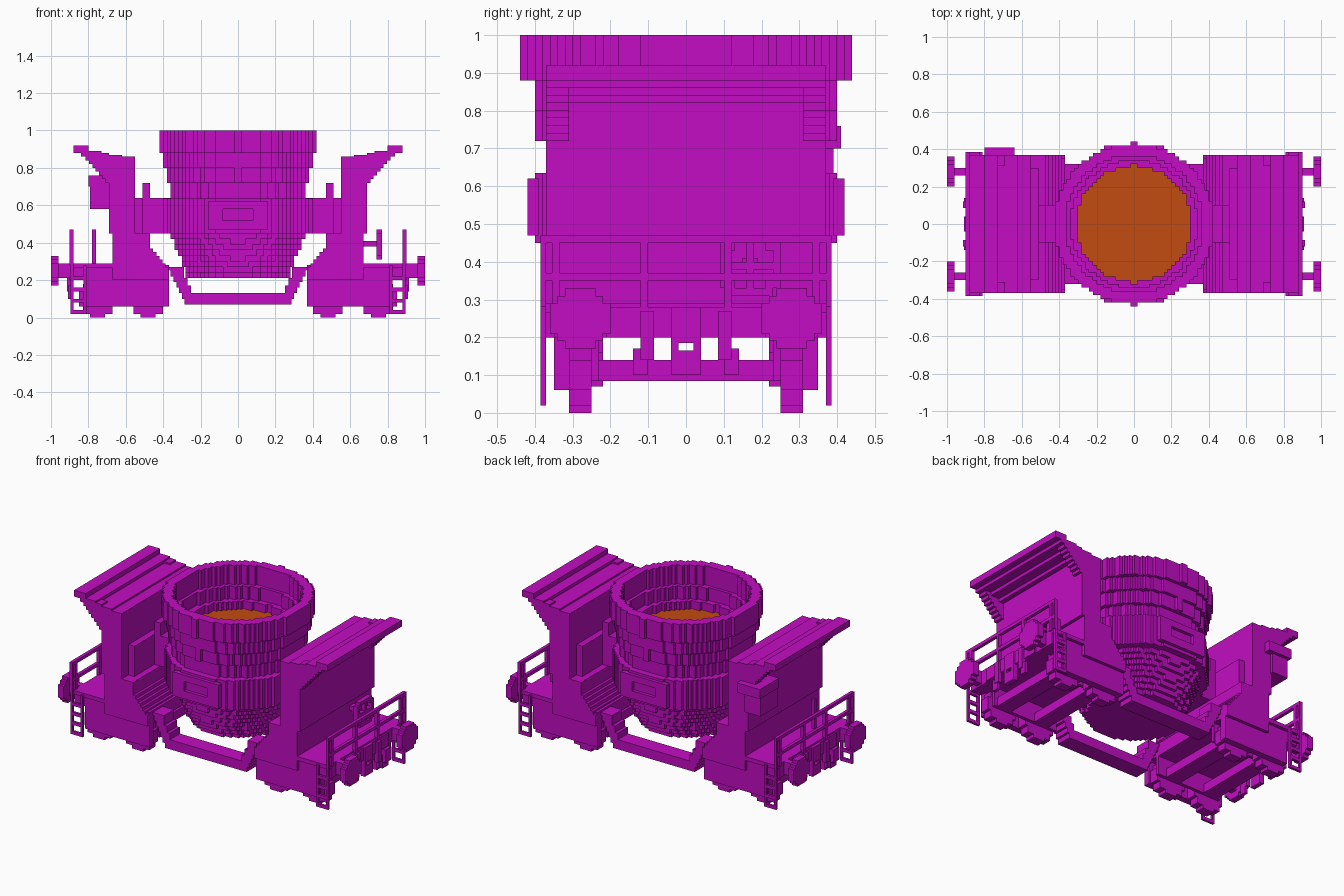
import bpy, math
from mathutils import Matrix

V = 0.02  # stair step of the blocky style
cube = bpy.data.objects.get("Cube")
if cube:
    bpy.data.objects.remove(cube, do_unlink=True)


def material(name, rgb):
    m = bpy.data.materials.new(name)
    m.use_nodes = True
    m.diffuse_color = (*rgb, 1)
    m.node_tree.nodes["Principled BSDF"].inputs["Base Color"].default_value = (*rgb, 1)
    return m


PAINT = material("magenta_paint", (0.54, 0.004, 0.54))
MELT = material("orange_melt", (0.54, 0.07, 0.005))

# Columns send the drawing plane's two axes and its depth to x, y, z
AXES = {
    "z": Matrix.Identity(4),
    "y": Matrix(((1, 0, 0, 0), (0, 0, -1, 0), (0, 1, 0, 0), (0, 0, 0, 1))),
    "x": Matrix(((0, 0, 1, 0), (1, 0, 0, 0), (0, 1, 0, 0), (0, 0, 0, 1))),
}


def prism(name, loops, lo, hi, axis="z", mat=PAINT):
    """Extrude closed loops (later ones are holes) between lo and hi on an axis."""
    curve = bpy.data.curves.new(name, "CURVE")
    curve.dimensions = "2D"
    curve.fill_mode = "BOTH"
    curve.extrude = (hi - lo) / 2
    for loop in loops:
        sp = curve.splines.new("POLY")
        sp.points.add(len(loop) - 1)
        sp.use_cyclic_u = True
        for p, (a, b) in zip(sp.points, loop):
            p.co = (a, b, 0, 1)
    temp = bpy.data.objects.new(name + "_outline", curve)
    bpy.context.collection.objects.link(temp)
    graph = bpy.context.evaluated_depsgraph_get()
    mesh = bpy.data.meshes.new_from_object(temp.evaluated_get(graph))
    bpy.data.objects.remove(temp, do_unlink=True)
    mid = (lo + hi) / 2
    depth = -mid if axis == "y" else mid
    mesh.transform(AXES[axis] @ Matrix.Translation((0, 0, depth)))
    mesh.materials.clear()
    mesh.materials.append(mat)
    for f in mesh.polygons:
        f.material_index = 0
        f.use_smooth = False
    ob = bpy.data.objects.new(name, mesh)
    bpy.context.collection.objects.link(ob)
    return ob


def box(name, x, y, z):
    x, y, z = sorted(x), sorted(y), sorted(z)
    rect = [(x[0], y[0]), (x[1], y[0]), (x[1], y[1]), (x[0], y[1])]
    return prism(name, [rect], z[0], z[1])


def stair_disc(rx, ry=None, cx=0, cy=0):
    """Outline of an ellipse snapped to steps."""
    ry = ry or rx
    n = round(ry / V)
    right = []
    for i in range(-n, n):
        t = min(1, abs(i + 0.5) * V / ry)
        w = max(V, round(rx * math.sqrt(1 - t * t) / V) * V)
        right += [(w, i * V), (w, (i + 1) * V)]
    loop = right + [(-a, b) for a, b in reversed(right)]
    return [(a + cx, b + cy) for a, b in loop]


def stairs(a, b, n):
    """Stair-stepped path from a to b in n steps, rising first."""
    pts = [a]
    for i in range(1, n + 1):
        x = a[0] + (b[0] - a[0]) * i / n
        z = a[1] + (b[1] - a[1]) * i / n
        pts += [(pts[-1][0], z), (x, z)]
    return pts


# Ladle: bowl steps, widening tiers, hollow rim, melt
STEPS = 8
for i in range(STEPS):
    t = (i + 0.5) / STEPS
    z0 = 0.21 + 0.24 * i / STEPS
    prism(f"ladle_bowl_{i}", [stair_disc(0.27 + 0.09 * t, 0.24 + 0.13 * t ** 0.7)],
          z0, z0 + 0.24 / STEPS)
prism("ladle_band", [stair_disc(0.41)], 0.45, 0.635)
prism("ladle_body", [stair_disc(0.37)], 0.635, 0.72)
prism("ladle_tier_low", [stair_disc(0.39), stair_disc(0.31)], 0.72, 0.80)
prism("ladle_tier_mid", [stair_disc(0.41), stair_disc(0.34)], 0.80, 0.88)
prism("ladle_rim", [stair_disc(0.43), stair_disc(0.37)], 0.88, 1.0)
prism("molten_slag", [stair_disc(0.32)], 0.72, 0.75, mat=MELT)
for s in (-1, 1):
    # Framed socket on the ladle's face
    y = (s * 0.39, s * 0.42)
    prism(f"ladle_socket_{s}", [[(-0.16, 0.47), (0.16, 0.47), (0.16, 0.62), (-0.16, 0.62)],
          [(-0.08, 0.52), (0.08, 0.52), (0.08, 0.58), (-0.08, 0.58)]], min(y), max(y), "y")
    # Cradle bar hanging between the two end units
    outer = [(-0.40, 0.27)] + stairs((-0.36, 0.25), (-0.27, 0.07), 6)
    inner = stairs((-0.31, 0.24), (-0.25, 0.13), 4) + [(-0.31, 0.27)]
    half = outer + [(-x, z) for x, z in reversed(outer)]
    inner = [(-0.29, 0.27), (-0.29, 0.21), (-0.27, 0.21), (-0.27, 0.17), (-0.25, 0.17), (-0.25, 0.13)]
    loop = half + [(-x, z) for x, z in inner] + list(reversed(inner))
    y = (s * 0.22, s * 0.32)
    prism(f"cradle_bar_{s}", [loop], min(y), max(y), "y")

# Two mirrored end units
for s, side in ((1, "left"), (-1, "right")):
    def part(name, x, y, z):
        return box(f"{side}_{name}", (s * x[0], s * x[1]), y, z)

    def side_profile(name, pts, y0, y1):
        return prism(f"{side}_{name}", [[(s * x, z) for x, z in pts]], y0, y1, "y")

    def end_disc(name, r, x0, x1, y, z, hole=0):
        loops = [stair_disc(r, r, y, z)]
        if hole:
            loops.append(stair_disc(hole, hole, y, z))
        x = sorted((s * x0, s * x1))
        return prism(f"{side}_{name}", loops, x[0], x[1], "x")

    # Chassis and tower
    part("chassis", (0.37, 0.89), (-0.35, 0.35), (0.20, 0.28))
    part("platform", (0.64, 0.89), (-0.37, 0.37), (0.265, 0.29))
    part("end_beam", (0.88, 0.90), (-0.21, 0.21), (0.20, 0.28))
    side_profile("tower_foot", [(0.67, 0.20), (0.37, 0.20)]
                 + stairs((0.37, 0.25), (0.47, 0.37), 6) + [(0.47, 0.45), (0.67, 0.45)], -0.37, 0.37)
    part("tower", (0.55, 0.69), (-0.37, 0.37), (0.45, 0.86))
    part("tower_plate", (0.51, 0.56), (-0.30, 0.30), (0.45, 0.64))

    # Trunnion and its bracket
    part("trunnion", (0.34, 0.56), (-0.10, 0.10), (0.45, 0.64))
    part("bracket", (0.47, 0.51), (-0.10, 0.10), (0.43, 0.72))

    # Sloping heat shield with stepped gussets
    side_profile("shield", [(0.55, 0.82), (0.55, 0.86), (0.62, 0.86), (0.62, 0.87), (0.73, 0.87),
                 (0.73, 0.89), (0.80, 0.89), (0.80, 0.92), (0.88, 0.92), (0.88, 0.88), (0.84, 0.88),
                 (0.84, 0.86), (0.78, 0.86), (0.78, 0.84), (0.72, 0.84), (0.72, 0.82)], -0.37, 0.37)
    for y in (-0.37, 0.31):
        side_profile(f"gusset_{y:+}", stairs((0.69, 0.70), (0.85, 0.88), 9) + [(0.69, 0.88)], y, y + 0.06)

    # Running gear
    for k, x in enumerate((0.48, 0.75)):
        part(f"axle_{k}", (x - 0.05, x + 0.05), (-0.25, 0.25), (0.085, 0.14))
        for y in (-0.28, 0.28):
            loop = stair_disc(0.10, 0.10, s * x, 0.10)
            prism(f"{side}_wheel_{k}_{y:+}", [loop], y - 0.03, y + 0.03, "y")
    for t in (-1, 1):
        side_profile(f"side_frame_{t}", [(0.37, 0.21), (0.37, 0.06), (0.82, 0.06), (0.82, 0.21)],
                     min(t * 0.31, t * 0.35), max(t * 0.31, t * 0.35))
        part(f"inner_frame_{t}", (0.37, 0.82), (t * 0.23, t * 0.25), (0.085, 0.21))

        # Buffers and hoses
        end_disc(f"buffer_shaft_{t}", 0.03, 0.88, 0.97, t * 0.28, 0.25)
        end_disc(f"buffer_plate_{t}", 0.08, 0.96, 1.0, t * 0.28, 0.25)
        part(f"hose_{t}", (0.89, 0.915), (t * 0.085, t * 0.12), (0.14, 0.27))
        part(f"hose_end_{t}", (0.89, 0.91), (t * 0.10, t * 0.14), (0.10, 0.17))

        # Corner ladder and railing
        y = (t * 0.37, t * 0.385)
        for x in (0.81, 0.88):
            part(f"ladder_rail_{t}_{x}", (x, x + 0.015), y, (0.02, 0.28))
        for k in range(4):
            z = 0.02 + 0.06 * k
            part(f"ladder_rung_{t}_{k}", (0.81, 0.89), y, (z, z + 0.02))
        for k, p in enumerate((0.11, 0.345)):
            part(f"rail_post_{t}_{k}", (0.88, 0.90), (t * p - 0.01, t * p + 0.01), (0.28, 0.47))
        part(f"corner_post_{t}", (0.88, 0.90), y, (0.28, 0.47))
    for z in (0.35, 0.45):
        part(f"end_rail_{z}", (0.88, 0.90), (-0.38, 0.38), (z, z + 0.02))

    # Coupler
    prism(f"{side}_coupler", [[(-0.04, 0.10), (0.04, 0.10), (0.04, 0.28), (-0.04, 0.28)],
          [(-0.02, 0.165), (0.02, 0.165), (0.02, 0.185), (-0.02, 0.185)]],
          min(s * 0.88, s * 0.91), max(s * 0.88, s * 0.91), "x")

    if s > 0:
        # Brake handwheel
        end_disc("handwheel", 0.09, 0.74, 0.77, 0.17, 0.39, 0.06)
        part("handwheel_bar", (0.74, 0.77), (0.09, 0.25), (0.38, 0.40))
        part("handwheel_spoke", (0.74, 0.77), (0.16, 0.18), (0.31, 0.47))
        part("handwheel_shaft", (0.66, 0.75), (0.15, 0.19), (0.38, 0.41))
    else:
        # Lever post and control cabinet
        part("lever_post", (0.76, 0.78), (-0.18, -0.16), (0.28, 0.47))
        part("cabinet", (0.68, 0.79), (0.22, 0.39), (0.58, 0.76))
        part("cabinet_lid", (0.64, 0.80), (0.22, 0.41), (0.70, 0.76))
